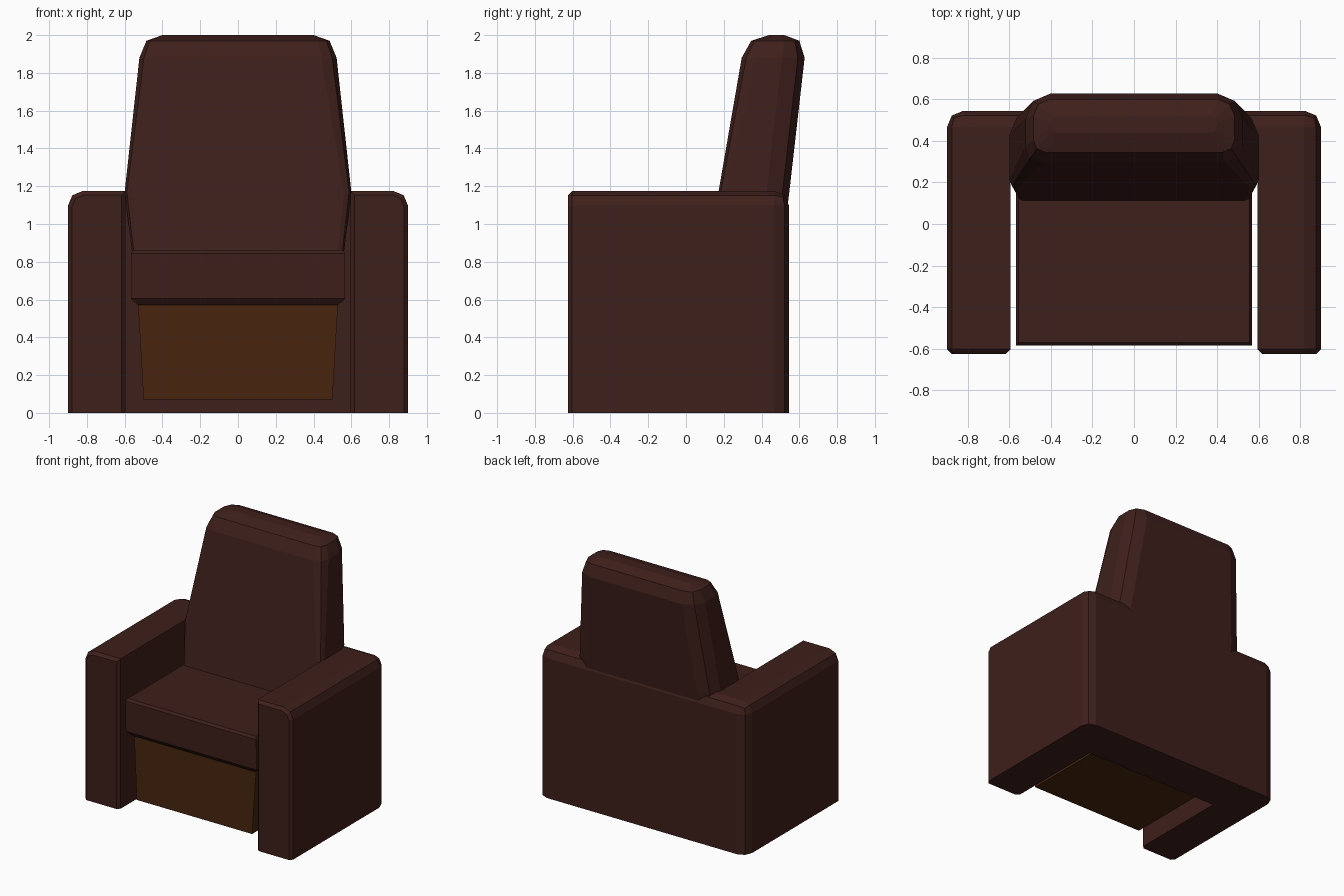
import bpy, bmesh

if "Cube" in bpy.data.objects:
    bpy.data.objects.remove(bpy.data.objects["Cube"])


def material(name, rgb):
    m = bpy.data.materials.new(name)
    m.diffuse_color = (*rgb, 1)
    m.use_nodes = True
    m.node_tree.nodes["Principled BSDF"].inputs["Base Color"].default_value = m.diffuse_color
    return m


leather = material("dark_leather", (0.048, 0.014, 0.011))
wood = material("brown_panel", (0.062, 0.018, 0.004))


def finish(bm, name, mat):
    bmesh.ops.recalc_face_normals(bm, faces=bm.faces)
    me = bpy.data.meshes.new(name)
    bm.to_mesh(me)
    bm.free()
    me.materials.append(mat)
    ob = bpy.data.objects.new(name, me)
    bpy.context.collection.objects.link(ob)
    return ob


def loft(rings):
    bm = bmesh.new()
    rows = [[bm.verts.new(p) for p in r] for r in rings]
    n = len(rows[0])
    for a, b in zip(rows, rows[1:]):
        for i in range(n):
            j = (i + 1) % n
            bm.faces.new((a[i], a[j], b[j], b[i]))
    bm.faces.new(rows[0][::-1])
    bm.faces.new(rows[-1])
    return bm


def rect(hw, y0, y1, z):
    return [(-hw, y0, z), (hw, y0, z), (hw, y1, z), (-hw, y1, z)]


def bevel(bm, test, offset, segments):
    edges = [e for e in bm.edges if test(e.verts[0].co, e.verts[1].co)]
    bmesh.ops.bevel(bm, geom=edges, offset=offset, segments=segments,
                    profile=0.5, affect='EDGES', clamp_overlap=True)


# Frame: two arms joined by the back, a U in plan
W, IN, F, B, R, H = 0.9, 0.595, -0.625, 0.545, 0.2, 1.175
plan = [(-W, F), (-IN, F), (-IN, R), (IN, R), (IN, F), (W, F), (W, B), (-W, B)]
bm = loft([[(x, y, z) for x, y in plan] for z in (0, H)])


def near(a, b):
    return abs(a - b) < 1e-4


def soft(p, q):
    outer = [all(near(s * v.x, W) for v in (p, q)) for s in (1, -1)]
    rear = near(p.y, B) and near(q.y, B)
    top = near(p.z, H) and near(q.z, H)
    return (top and (any(outer) or rear)) or (rear and any(outer))


bevel(bm, soft, 0.078, 2)
# Small bevel around the front ends of the arms
bevel(bm, lambda p, q: near(p.y, F) and near(q.y, F) and p.z + q.z > 0.01, 0.022, 1)
finish(bm, "arm_and_back_frame", leather)

# Seat cushion
bm = loft([rect(0.53, -0.55, 0.3, 0.57), rect(0.567, -0.58, 0.3, 0.605),
           rect(0.567, -0.585, 0.3, 0.845), rect(0.557, -0.57, 0.3, 0.862)])
finish(bm, "seat_cushion", leather)

# Tapered panel box under the seat
bm = loft([rect(0.5, -0.54, 0.25, 0.07), rect(0.53, -0.53, 0.25, 0.59)])
finish(bm, "base_panel", wood)


# Leaning back cushion, lofted from rounded rectangles
def rounded(hw, y0, y1, z, rf, rb):
    k = 0.3
    right = [(hw - rf, y0), (hw - k * rf, y0 + k * rf), (hw, y0 + rf),
             (hw, y1 - rb), (hw - k * rb, y1 - k * rb), (hw - rb, y1)]
    return [(x, y, z) for x, y in right] + [(-x, y, z) for x, y in right[::-1]]


bm = loft([rounded(0.555, 0.1, 0.5, 0.80, 0.03, 0.08),
           rounded(0.60, 0.172, 0.547, 1.17, 0.04, 0.12),
           rounded(0.522, 0.295, 0.628, 1.88, 0.08, 0.12),
           rounded(0.485, 0.345, 0.60, 1.97, 0.06, 0.08),
           rounded(0.40, 0.44, 0.52, 2.0, 0.03, 0.03)])
finish(bm, "back_cushion", leather)
